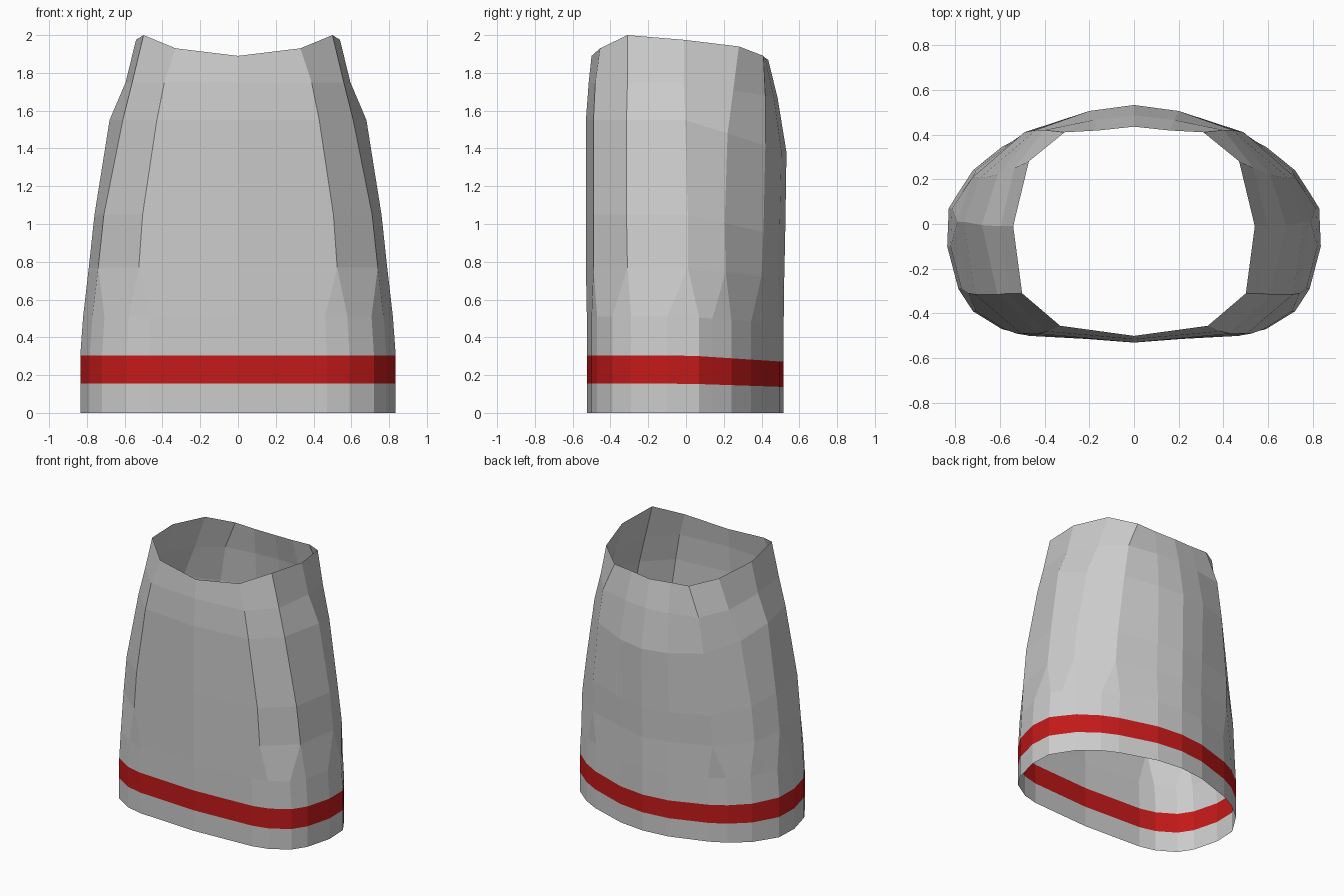
import bpy, bmesh

if "Cube" in bpy.data.objects:
    bpy.data.objects.remove(bpy.data.objects["Cube"])

# Half outlines, running from front centre around the right side to back centre
HEM = [(0, -.525), (.47, -.50), (.59, -.47), (.72, -.39), (.785, -.29), (.835, -.10), (.828, .07),
       (.785, .14), (.72, .24), (.59, .345), (.475, .405), (.20, .495), (0, .517)]
# Upper body has 8 columns; most of them fan out into two at the hem
SPLIT = [0, 1, 1, 2, 2, 3, 3, 4, 4, 5, 5, 6, 7]
# Body rings: height, drop towards the back, outline
BODY = [
    (.77, .06, [(0, -.53), (.525, -.49), (.74, -.31), (.79, .01), (.72, .21), (.50, .40), (.20, .485), (0, .52)]),
    (1.05, .12, [(0, -.53), (.505, -.49), (.71, -.315), (.76, .01), (.69, .205), (.49, .41), (.20, .495), (0, .525)]),
    (1.55, .17, [(0, -.53), (.43, -.49), (.61, -.315), (.68, -.005), (.61, .22), (.44, .42), (.20, .505), (0, .532)]),
    (1.75, .09, [(0, -.515), (.39, -.48), (.56, -.31), (.595, -.01), (.535, .25), (.40, .42), (.18, .465), (0, .485)]),
]
RIM = [(0, -.50, 1.89), (.33, -.455, 1.93), (.50, -.31, 2.0), (.54, -.01, 1.975),
       (.47, .28, 1.94), (.31, .41, 1.89), (.16, .418, 1.88), (0, .435, 1.87)]


def ring(outline, z, drop=0, sx=1):
    return [(x * sx, y, z - drop * max(0, y) / .53) for x, y in outline]


def fan(points):
    return [points[i] for i in SPLIT]


def loft(name, rings, color=None):
    bm = bmesh.new()
    rows = [[bm.verts.new(p) for p in r] for r in rings]
    for lo, hi in zip(rows, rows[1:]):
        for i in range(len(lo) - 1):
            bm.faces.new((lo[i], lo[i + 1], hi[i + 1], hi[i]))
    bmesh.ops.remove_doubles(bm, verts=bm.verts, dist=1e-4)
    me = bpy.data.meshes.new(name)
    bm.to_mesh(me)
    bm.free()
    ob = bpy.data.objects.new(name, me)
    bpy.context.collection.objects.link(ob)
    mod = ob.modifiers.new("mirror", 'MIRROR')
    mod.use_clip = True
    if color:
        mat = bpy.data.materials.new(name)
        mat.diffuse_color = color
        mat.use_nodes = True
        mat.node_tree.nodes["Principled BSDF"].inputs["Base Color"].default_value = mat.diffuse_color
        me.materials.append(mat)
    return ob


stripe_low = ring(HEM, .155, .018)
stripe_high = ring(HEM, .305, .035)

# Hem below the stripe
loft("hem", [ring(HEM, 0), stripe_low])
# Red stripe
loft("hem_stripe", [stripe_low, stripe_high], (.55, .01, .01, 1))
# Open tapered body up to the uneven rim
loft("body", [stripe_high, ring(HEM, .51, .04, .982)]
     + [fan(ring(o, z, d)) for z, d, o in BODY] + [fan(RIM)])
